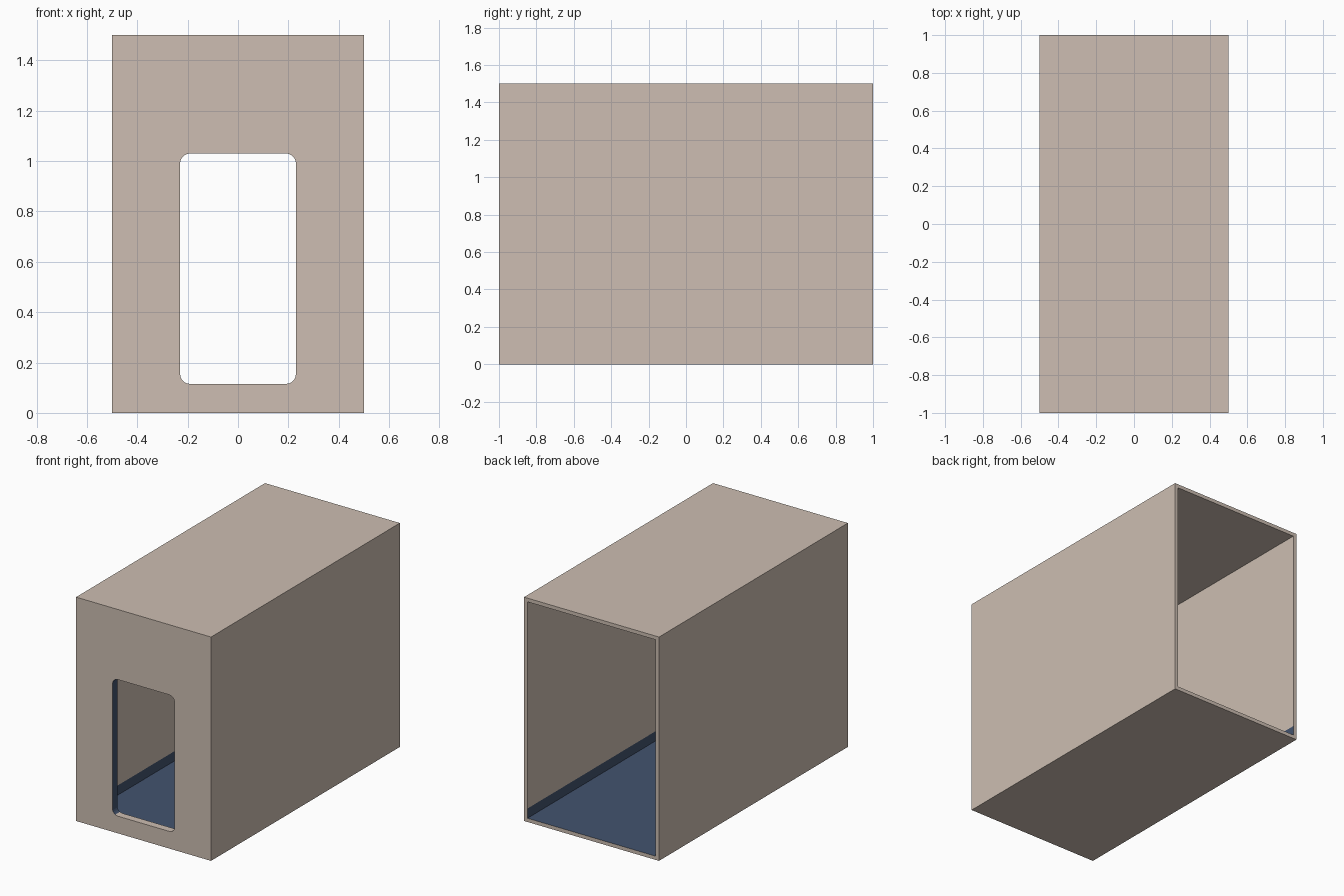
import bpy, bmesh, math
from mathutils import Vector

if "Cube" in bpy.data.objects:
    bpy.data.objects.remove(bpy.data.objects["Cube"])

WALL, FRONT_WALL = 0.025, 0.05      # shell thicknesses
STRIP_TOP = 0.09                    # top of the blue skirting


def material(name, rgb):
    m = bpy.data.materials.new(name)
    m.diffuse_color = (*rgb, 1)
    m.use_nodes = True
    m.node_tree.nodes["Principled BSDF"].inputs["Base Color"].default_value = m.diffuse_color
    return m


tan = material("tan", (0.61, 0.515, 0.445))
blue = material("slate blue", (0.056, 0.087, 0.156))


def prism(name, profile, y0, y1):
    """Extrude an x-z profile along y."""
    bm = bmesh.new()
    face = bm.faces.new([bm.verts.new((x, y0, z)) for x, z in profile])
    ext = bmesh.ops.extrude_face_region(bm, geom=[face])
    moved = [v for v in ext["geom"] if isinstance(v, bmesh.types.BMVert)]
    bmesh.ops.translate(bm, verts=moved, vec=(0, y1 - y0, 0))
    bmesh.ops.recalc_face_normals(bm, faces=bm.faces)
    mesh = bpy.data.meshes.new(name)
    bm.to_mesh(mesh)
    bm.free()
    ob = bpy.data.objects.new(name, mesh)
    bpy.context.collection.objects.link(ob)
    return ob


def rect(x, z0, z1):
    return [(-x, z0), (x, z0), (x, z1), (-x, z1)]


def rounded_rect(x, z0, z1, r, n=6):
    pts = []
    corners = [(x - r, z1 - r), (-x + r, z1 - r), (-x + r, z0 + r), (x - r, z0 + r)]
    for i, (cx, cz) in enumerate(corners):
        for k in range(n + 1):
            a = math.pi / 2 * (i + k / n)
            pts.append((cx + r * math.cos(a), cz + r * math.sin(a)))
    return pts


# Open-backed shell with a rounded doorway
shell = prism("box_shell", rect(0.5, 0, 1.5), -1, 1)
cutters = [
    prism("cavity_cutter", rect(0.5 - WALL, WALL, 1.5 - WALL), -1 + FRONT_WALL, 1.2),
    prism("doorway_cutter", rounded_rect(0.23, 0.115, 1.03, 0.04), -1.2, -0.8),
]
bpy.context.view_layer.objects.active = shell
for c in cutters:
    c.hide_render = True
    mod = shell.modifiers.new("cut", "BOOLEAN")
    mod.operation, mod.solver, mod.object = "DIFFERENCE", "EXACT", c
    bpy.ops.object.modifier_apply(modifier=mod.name)
    bpy.data.objects.remove(c)

# Blue floor, skirting and doorway sides
shell.data.materials.clear()
shell.data.materials.append(tan)
shell.data.materials.append(blue)
bm = bmesh.new()
bm.from_mesh(shell.data)
bmesh.ops.bisect_plane(bm, geom=bm.verts[:] + bm.edges[:] + bm.faces[:], dist=1e-5,
                       plane_co=Vector((0, 0, STRIP_TOP)), plane_no=Vector((0, 0, 1)))
bm.normal_update()
for f in bm.faces:
    c, n = f.calc_center_median(), f.normal
    inside = abs(c.x) < 0.49 and -0.99 < c.y < 0.99
    floor = inside and n.z > 0.9 and c.z < 0.05
    skirting = inside and abs(n.z) < 0.1 and c.z < STRIP_TOP
    jamb = abs(c.x) < 0.24 and -0.99 < c.y < -0.96 and abs(n.x) > 0.5
    f.material_index = 1 if floor or skirting or jamb else 0
    f.smooth = False
bm.to_mesh(shell.data)
bm.free()
